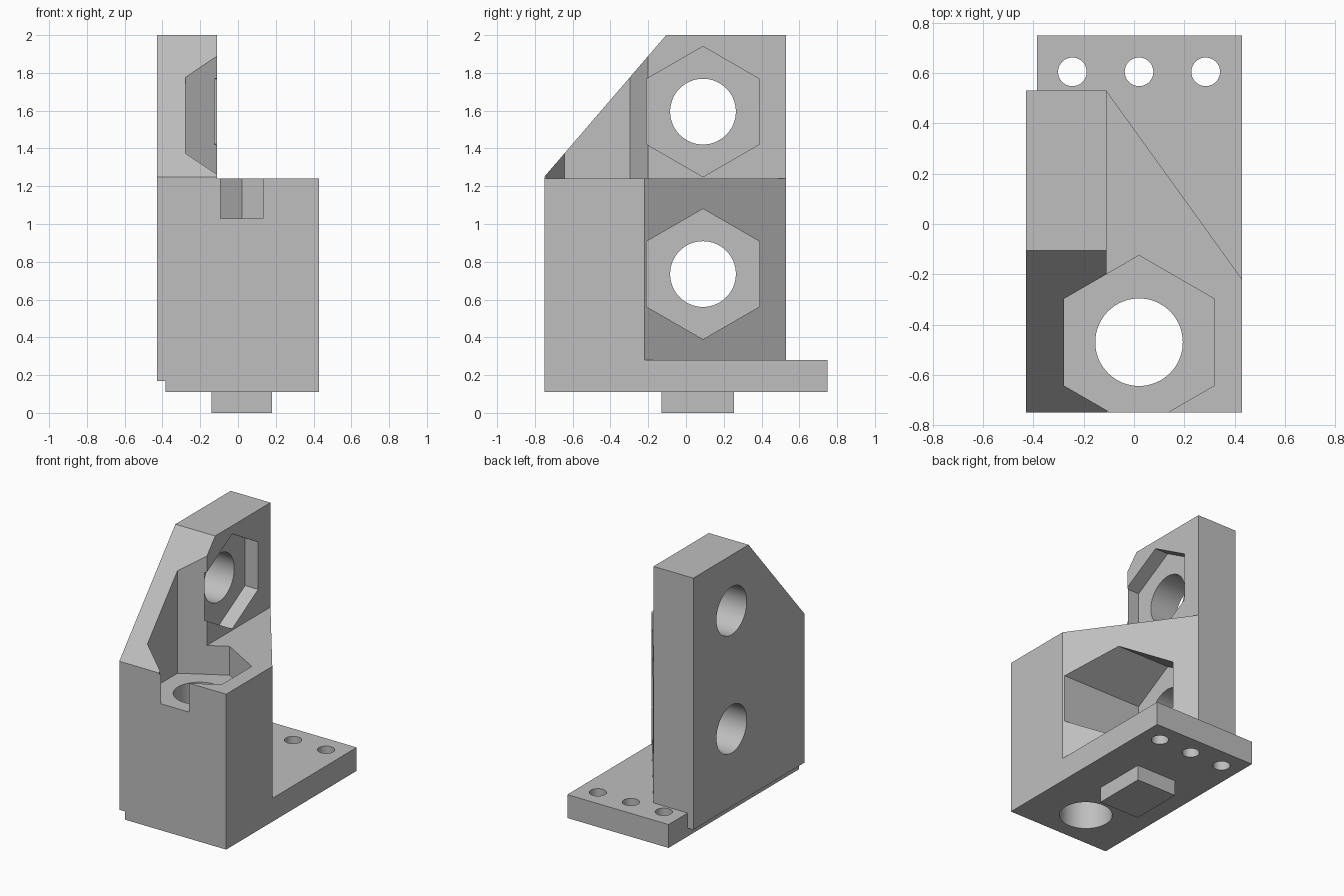
import bpy
import bmesh
from math import pi, cos, sin

cube = bpy.data.objects.get("Cube")
if cube:
    bpy.data.objects.remove(cube, do_unlink=True)

grey = bpy.data.materials.new("plain grey")
grey.use_nodes = True
grey.diffuse_color = (0.52, 0.52, 0.52, 1)
grey.node_tree.nodes["Principled BSDF"].inputs["Base Color"].default_value = grey.diffuse_color


def prism(name, outline, low, high, axis="z"):
    """Extrude a flat outline: (x, y) along z, or (y, z) along x."""
    bm = bmesh.new()
    place = (lambda a, b: (a, b, low)) if axis == "z" else (lambda a, b: (low, a, b))
    face = bm.faces.new([bm.verts.new(place(a, b)) for a, b in outline])
    moved = bmesh.ops.extrude_face_region(bm, geom=[face])["geom"]
    shift = (0, 0, high - low) if axis == "z" else (high - low, 0, 0)
    bmesh.ops.translate(bm, vec=shift, verts=[v for v in moved if isinstance(v, bmesh.types.BMVert)])
    bmesh.ops.recalc_face_normals(bm, faces=bm.faces)
    mesh = bpy.data.meshes.new(name)
    bm.to_mesh(mesh)
    bm.free()
    mesh.materials.append(grey)
    obj = bpy.data.objects.new(name, mesh)
    bpy.context.collection.objects.link(obj)
    return obj


def rect(a0, a1, b0, b1):
    return [(a0, b0), (a1, b0), (a1, b1), (a0, b1)]


def ring(a, b, radius, sides):
    """Regular polygon with a corner pointing along the second axis."""
    return [(a + radius * sin(2 * pi * i / sides), b + radius * cos(2 * pi * i / sides))
            for i in range(sides)]


def combine(target, tool, operation):
    mod = target.modifiers.new(tool.name, "BOOLEAN")
    mod.operation, mod.solver, mod.object = operation, "EXACT", tool
    bpy.context.view_layer.objects.active = target
    bpy.ops.object.modifier_apply(modifier=mod.name)
    bpy.data.objects.remove(tool, do_unlink=True)


# Base plate, angled block, upright wall with sloped front, locating key
bracket = prism("angle_bracket", rect(-0.385, 0.43, -0.75, 0.75), 0.11, 0.28)
solids = [
    prism("upright_wall", [(-0.75, 0.17), (0.53, 0.17), (0.53, 2), (-0.105, 2), (-0.75, 1.25)],
          -0.43, -0.11, "x"),
    prism("angled_block", [(-0.25, -0.75), (0.43, -0.75), (0.43, -0.22), (-0.11, 0.53), (-0.25, 0.53)],
          0.2, 1.24),
    prism("locating_key", rect(-0.14, 0.18, -0.13, 0.255), 0, 0.15),
]
for solid in solids:
    combine(bracket, solid, "UNION")

# Vertical nut pocket and bolt hole
cutters = [
    prism("top_nut_pocket", ring(0.02, -0.47, 0.345, 6), 1.03, 2.2),
    prism("vertical_hole", ring(0.02, -0.47, 0.174, 64), 0, 1.1),
]
# Two sideways nut pockets and bolt holes through the wall
for z in (0.735, 1.595):
    cutters += [
        prism("side_nut_pocket", ring(0.09, z, 0.345, 6), -0.215, 0.6, "x"),
        prism("side_hole", ring(0.09, z, 0.174, 64), -0.6, -0.15, "x"),
    ]
# Row of screw holes at the back of the base
for x in (-0.245, 0.02, 0.285):
    cutters.append(prism("screw_hole", ring(x, 0.605, 0.057, 40), 0, 0.4))
for cutter in cutters:
    combine(bracket, cutter, "DIFFERENCE")

bpy.ops.object.select_all(action="DESELECT")
bracket.select_set(True)
bpy.context.view_layer.objects.active = bracket
bpy.ops.object.shade_smooth_by_angle(angle=pi / 7)
